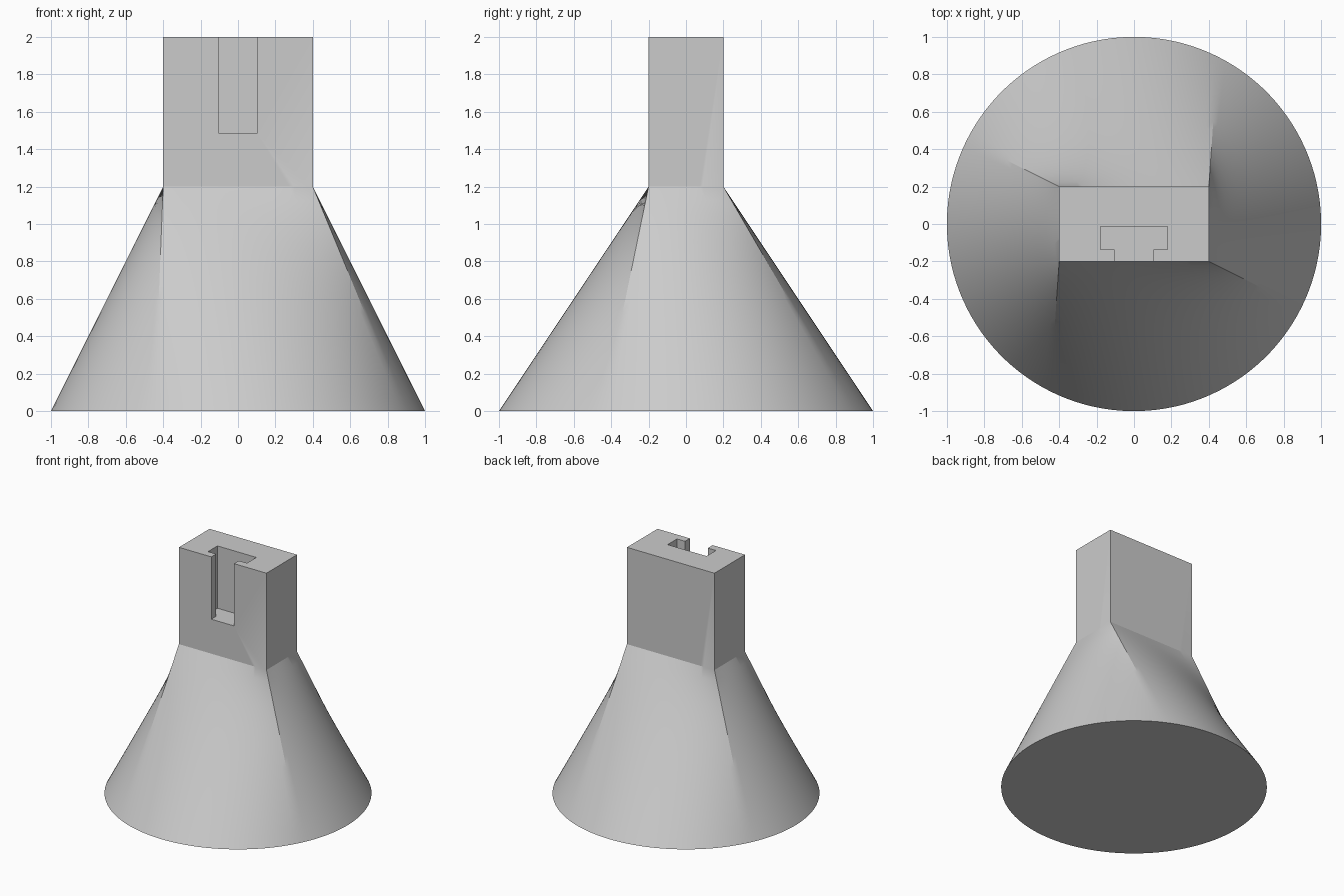
import bpy, bmesh, math

if "Cube" in bpy.data.objects:
    bpy.data.objects.remove(bpy.data.objects["Cube"])

SIDE = 32      # segments along each quarter of the base circle
RINGS = 16     # rings between the circle and the rectangle
NECK_Z, TOP_Z, SLOT_Z = 1.2, 2.0, 1.485
CORNERS = [(0.4, -0.2), (0.4, 0.2), (-0.4, 0.2), (-0.4, -0.2)]

grey = bpy.data.materials.new("light grey")
grey.diffuse_color = (0.6, 0.6, 0.6, 1)
grey.use_nodes = True
grey.node_tree.nodes["Principled BSDF"].inputs["Base Color"].default_value = grey.diffuse_color


def make_object(name, bm):
    bmesh.ops.recalc_face_normals(bm, faces=bm.faces[:])
    mesh = bpy.data.meshes.new(name)
    bm.to_mesh(mesh)
    bm.free()
    mesh.materials.append(grey)
    obj = bpy.data.objects.new(name, mesh)
    bpy.context.collection.objects.link(obj)
    return obj


# Matching points on the base circle and the neck rectangle
start = math.atan2(-0.2, 0.4)
circle, rect = [], []
for q in range(4):
    (ax, ay), (bx, by) = CORNERS[q], CORNERS[(q + 1) % 4]
    for i in range(SIDE):
        t = i / SIDE
        a = start + (q + t) * math.pi / 2
        circle.append((math.cos(a), math.sin(a)))
        rect.append((ax + (bx - ax) * t, ay + (by - ay) * t))

# Ruled transition from circle to rectangle
bm = bmesh.new()
rings = []
for r in range(RINGS + 1):
    f = r / RINGS
    rings.append([bm.verts.new((c[0] + (p[0] - c[0]) * f,
                                c[1] + (p[1] - c[1]) * f, NECK_Z * f))
                  for c, p in zip(circle, rect)])
n = len(circle)
for lo, hi in zip(rings, rings[1:]):
    for i in range(n):
        j = (i + 1) % n
        bm.faces.new((lo[i], lo[j], hi[j], hi[i]))
bm.faces.new(rings[0][::-1])

# Rectangular block on top
top = [bm.verts.new((x, y, TOP_Z)) for x, y in CORNERS]
for q in range(4):
    edge = [rings[-1][(q * SIDE + i) % n] for i in range(SIDE + 1)]
    bm.faces.new(edge + [top[(q + 1) % 4], top[q]])
bm.faces.new(top)
body = make_object("flared_base", bm)

# T-shaped slot cut down from the top and open at the front
half = [(0.104, -0.3), (0.104, -0.137), (0.178, -0.137), (0.178, -0.014)]
profile = half + [(-x, y) for x, y in reversed(half)]
bm = bmesh.new()
face = bm.faces.new([bm.verts.new((x, y, SLOT_Z)) for x, y in profile])
ext = bmesh.ops.extrude_face_region(bm, geom=[face])
bmesh.ops.translate(bm, vec=(0, 0, 0.7),
                    verts=[v for v in ext["geom"] if isinstance(v, bmesh.types.BMVert)])
cutter = make_object("slot_cutter", bm)
cutter.hide_render = True

cut = body.modifiers.new("slot", "BOOLEAN")
cut.operation = "DIFFERENCE"
cut.solver = "EXACT"
cut.object = cutter
bpy.context.view_layer.objects.active = body
body.select_set(True)
bpy.ops.object.modifier_apply(modifier=cut.name)
bpy.data.objects.remove(cutter)
bpy.ops.object.shade_smooth_by_angle(angle=math.radians(20))
